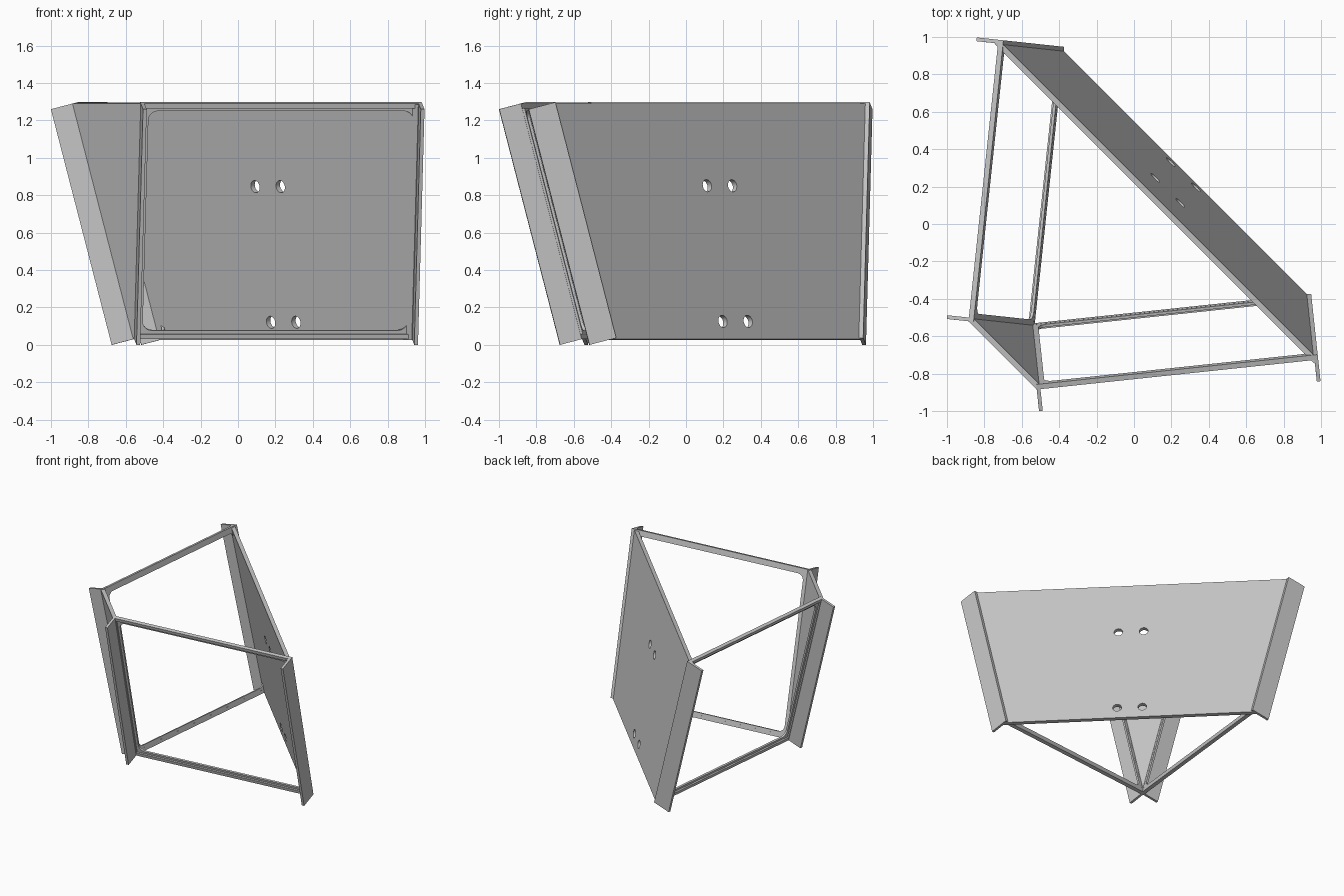
import bpy, bmesh, math
from mathutils import Vector, Matrix

cube = bpy.data.objects.get("Cube")
if cube:
    bpy.data.objects.remove(cube, do_unlink=True)

grey = bpy.data.materials.new("plain_grey")
grey.use_nodes = True
tone = (0.55, 0.55, 0.55, 1)
grey.diffuse_color = tone
bsdf = next(n for n in grey.node_tree.nodes if n.type == 'BSDF_PRINCIPLED')
bsdf.inputs["Base Color"].default_value = tone
bsdf.inputs["Roughness"].default_value = 0.6


def sheet(name, origin, ex, ey, outlines, thick):
    """Flat sheet with holes, thickened from its plane along ex x ey."""
    ex, ey = ex.normalized(), ey.normalized()
    n = ex.cross(ey)
    curve = bpy.data.curves.new(name, 'CURVE')
    curve.dimensions = '2D'
    curve.fill_mode = 'BOTH'
    curve.extrude = abs(thick) / 2
    for pts in outlines:
        sp = curve.splines.new('POLY')
        sp.points.add(len(pts) - 1)
        for p, (x, y) in zip(sp.points, pts):
            p.co = (x, y, 0, 1)
        sp.use_cyclic_u = True
    tmp = bpy.data.objects.new(name + "_profile", curve)
    bpy.context.scene.collection.objects.link(tmp)
    dg = bpy.context.evaluated_depsgraph_get()
    mesh = bpy.data.meshes.new_from_object(tmp.evaluated_get(dg))
    bpy.data.objects.remove(tmp, do_unlink=True)

    basis = Matrix((ex, ey, n)).transposed().to_4x4()
    mesh.transform(Matrix.Translation(origin + n * thick / 2) @ basis)
    bm = bmesh.new()
    bm.from_mesh(mesh)
    bmesh.ops.remove_doubles(bm, verts=bm.verts, dist=1e-5)
    bmesh.ops.recalc_face_normals(bm, faces=bm.faces)
    for f in bm.faces:
        f.smooth = True
        f.material_index = 0
    bm.to_mesh(mesh)
    bm.free()
    mesh.set_sharp_from_angle(angle=math.radians(30))
    mesh.name = name
    mesh.materials.clear()
    mesh.materials.append(grey)
    obj = bpy.data.objects.new(name, mesh)
    bpy.context.scene.collection.objects.link(obj)
    return obj


def rect(x0, y0, x1, y1, r=0.0):
    """Rectangle outline, with rounded corners if r is given."""
    if not r:
        return [(x0, y0), (x1, y0), (x1, y1), (x0, y1)]
    pts = []
    centres = [(x1 - r, y1 - r), (x0 + r, y1 - r), (x0 + r, y0 + r), (x1 - r, y0 + r)]
    for k, (cx, cy) in enumerate(centres):
        for i in range(9):
            a = math.pi / 2 * (k + i / 8)
            pts.append((cx + r * math.cos(a), cy + r * math.sin(a)))
    return pts


def circle(cx, cy, r, n=32):
    return [(cx + r * math.cos(i * math.tau / n), cy + r * math.sin(i * math.tau / n))
            for i in range(n)]


def swap(p):
    """Mirror across the diagonal plane x = y."""
    return Vector((p.y, p.x, p.z))


# Outer corners of the two sloping plates on one side of the diagonal
back_top, back_low = Vector((0.985, -0.725, 1.29)), Vector((0.95, -0.40, 0.03))
front_top, front_low = Vector((-0.52, -0.885, 1.29)), Vector((-0.555, -0.56, 0.03))
PLATE, FLANGE, REACH = 0.03, 0.02, 0.12


def plate(name, top, low, thick, holes=()):
    ex = Vector((1, -1, 0)).normalized()
    origin = (low + swap(low)) / 2
    ey = ((top + swap(top)) / 2 - origin).normalized()

    def flat(p):
        return ((p - origin).dot(ex), (p - origin).dot(ey))
    outline = [flat(p) for p in (low, top, swap(top), swap(low))]
    rings = [circle(*flat(Vector(h)), 0.033) for h in holes]
    sheet(name, origin, ex, ey, [outline] + rings, thick)


# Large back plate with two pairs of bolt holes, and tapering front plate
holes = [(0.11, 0.245, 0.85), (0.245, 0.11, 0.85),
         (0.195, 0.33, 0.125), (0.33, 0.195, 0.125)]
plate("back_plate", back_top, back_low, PLATE, holes)
plate("front_plate", front_top, front_low, -PLATE)

# Window frames and bent flanges on both sides
for side, sign in (("left", 1), ("right", -1)):
    a, b, c, d = [p if sign > 0 else swap(p)
                  for p in (back_top, back_low, front_top, front_low)]
    across, up = b - d, c - d
    w, h = across.length, up.length
    out = (across.cross(up) * sign).normalized()

    # Raised rim and thinner recessed lip around the rounded window
    e, rim, lip = 0.01, 0.026, 0.045
    sheet(side + "_frame_rim", d, across, up,
          [rect(e, 0, w - e, h), rect(rim, rim, w - rim, h - rim)], -0.028 * sign)
    sheet(side + "_frame_lip", d - out * 0.012, across, up,
          [rect(e * 2, e, w - e * 2, h - e),
           rect(lip, lip, w - lip, h - lip, 0.05)], -0.0155 * sign)

    # Flanges standing square to the frame along the plate edges
    for name, low, top, inward in (("back", b, a, -1), ("front", d, c, 1)):
        edge = top - low
        facing = out.cross(edge).dot(across) * inward
        sheet(f"{side}_{name}_flange", low, out, edge,
              [rect(-0.028, 0, REACH, edge.length)],
              math.copysign(FLANGE, facing))
